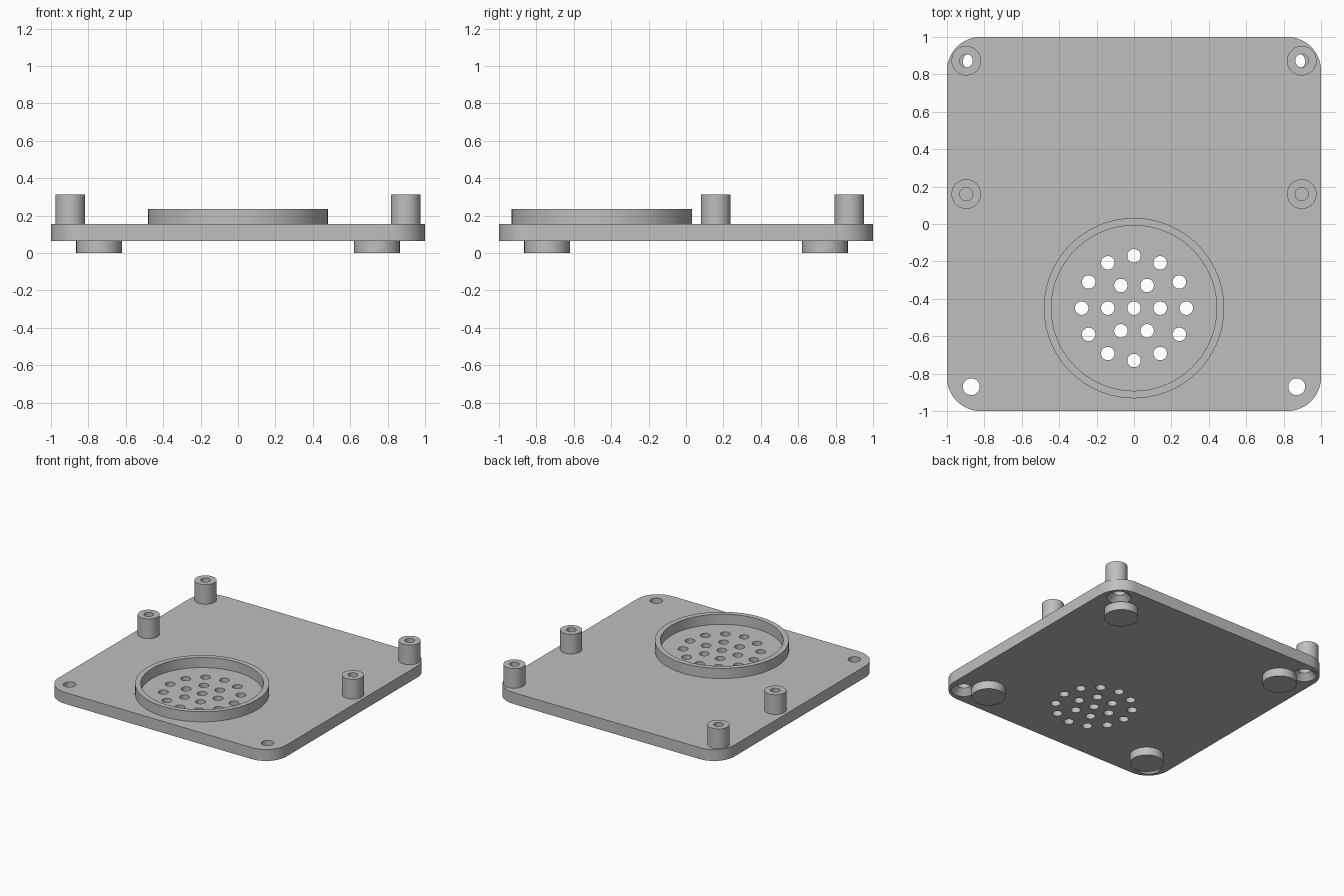
import bpy, bmesh, math

cube = bpy.data.objects.get("Cube")
if cube:
    bpy.data.objects.remove(cube, do_unlink=True)

grey = bpy.data.materials.new("plain grey")
grey.use_nodes = True
COLOUR = (0.52, 0.52, 0.52, 1)
grey.diffuse_color = COLOUR
grey.node_tree.nodes["Principled BSDF"].inputs["Base Color"].default_value = COLOUR

BOTTOM, TOP = 0.065, 0.156      # plate underside and upper face


def make_object(name, bm):
    bmesh.ops.recalc_face_normals(bm, faces=bm.faces)
    mesh = bpy.data.meshes.new(name)
    bm.to_mesh(mesh)
    bm.free()
    mesh.materials.append(grey)
    obj = bpy.data.objects.new(name, mesh)
    bpy.context.collection.objects.link(obj)
    return obj


def lathe(bm, x, y, profile, closed=False, seg=48):
    """Turn (radius, z) points about a vertical axis; cap the ends unless closed."""
    rings = [[bm.verts.new((x + r * math.cos(math.tau * i / seg),
                            y + r * math.sin(math.tau * i / seg), z))
              for i in range(seg)] for r, z in profile]
    pairs = list(zip(rings, rings[1:]))
    if closed:
        pairs.append((rings[-1], rings[0]))
    else:
        bm.faces.new(rings[0])
        bm.faces.new(rings[-1])
    for a, b in pairs:
        for i in range(seg):
            j = (i + 1) % seg
            bm.faces.new((a[i], a[j], b[j], b[i]))


def turned(name, x, y, profile, closed=False, seg=48):
    bm = bmesh.new()
    lathe(bm, x, y, profile, closed, seg)
    return make_object(name, bm)


def tube(name, x, y, outer, inner, z0, z1, seg=48):
    profile = [(outer, z0), (outer, z1), (inner, z1), (inner, z0)]
    return turned(name, x, y, profile, True, seg)


# Base plate with rounded corners
RADIUS, STEPS = 0.18, 12
bm = bmesh.new()
outline = []
for k, (sx, sy) in enumerate([(1, 1), (-1, 1), (-1, -1), (1, -1)]):
    for i in range(STEPS + 1):
        a = math.pi / 2 * (k + i / STEPS)
        outline.append(bm.verts.new((sx * (1 - RADIUS) + RADIUS * math.cos(a),
                                     sy * (1 - RADIUS) + RADIUS * math.sin(a), BOTTOM)))
face = bm.faces.new(outline)
extruded = bmesh.ops.extrude_face_region(bm, geom=[face])["geom"]
bmesh.ops.translate(bm, vec=(0, 0, TOP - BOTTOM),
                    verts=[v for v in extruded if isinstance(v, bmesh.types.BMVert)])
plate = make_object("base_plate", bm)

# Cutter: speaker grille holes and countersunk screw holes
GRILLE_Y = -0.45
bm = bmesh.new()
for count, ring_radius in ((1, 0), (6, 0.14), (12, 0.28)):
    for i in range(count):
        a = math.tau * i / count
        lathe(bm, ring_radius * math.cos(a), GRILLE_Y + ring_radius * math.sin(a),
              [(0.036, 0), (0.036, 0.3)], seg=32)
for sx in (-1, 1):
    for sy in (-1, 1):
        lathe(bm, sx * 0.87, sy * 0.87,
              [(0.088, 0), (0.088, BOTTOM), (0.045, BOTTOM + 0.045), (0.045, 0.3)])
cutter = make_object("hole_cutter", bm)
cutter.hide_render = True
cutter.hide_viewport = True

cut = plate.modifiers.new("holes", 'BOOLEAN')
cut.operation = 'DIFFERENCE'
cut.solver = 'EXACT'
cut.object = cutter
bpy.context.view_layer.objects.active = plate
bpy.ops.object.modifier_apply(modifier=cut.name)
bpy.data.objects.remove(cutter, do_unlink=True)

parts = [plate]

# Raised rim around the grille
parts.append(tube("speaker_rim", 0, GRILLE_Y, 0.482, 0.442, TOP, 0.236, 96))

# Hollow standoffs and round feet
for side, sx in (("right", -1), ("left", 1)):
    for place, y in (("back", 0.873), ("middle", 0.16)):
        parts.append(tube(f"{place}_{side}_standoff", sx * 0.897, y, 0.079, 0.035, TOP, 0.312))
    for place, sy in (("front", -1), ("back", 1)):
        parts.append(turned(f"{place}_{side}_foot", sx * 0.743, sy * 0.743,
                            [(0.122, 0), (0.122, BOTTOM)]))

# Smooth round walls, sharp rims
bpy.ops.object.select_all(action='DESELECT')
for obj in parts:
    obj.select_set(True)
bpy.context.view_layer.objects.active = plate
bpy.ops.object.shade_smooth_by_angle(angle=math.radians(30))
